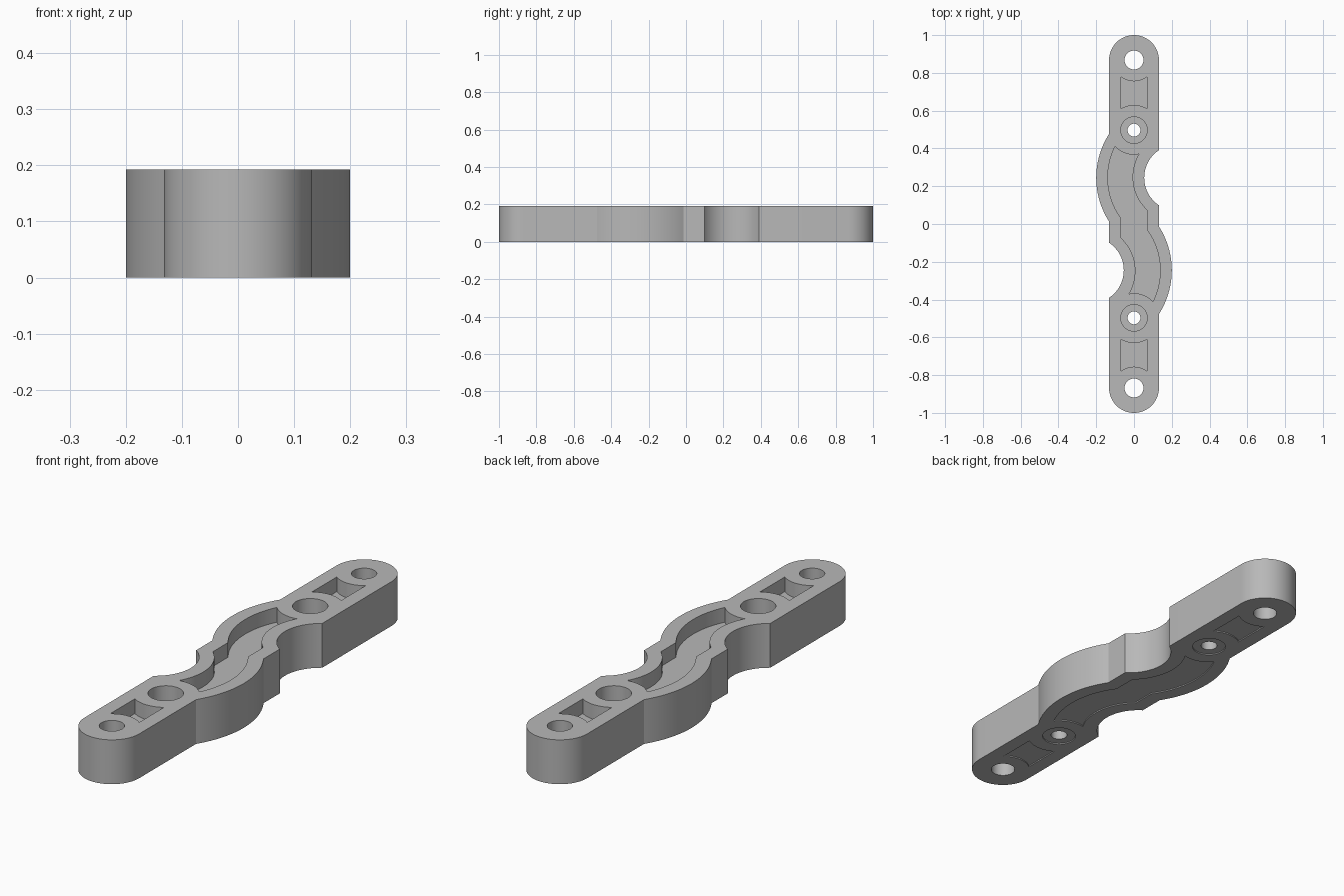
import bpy
import bmesh
import math
from mathutils import Vector

cube = bpy.data.objects.get("Cube")
if cube:
    bpy.data.objects.remove(cube, do_unlink=True)

HEIGHT = 0.193
POCKET = 0.064      # depth of the top pockets
BORE = 0.1          # depth of the screw head bores
RECESS = 0.005      # shallow relief on the underside
HALF = 0.132        # half width of the bar
BEND = (0.23, 0.245)
END = (0, 0.868)
SCREW = (0, 0.497)

gray = bpy.data.materials.new("plain_gray")
gray.use_nodes = True
color = (0.48, 0.48, 0.48, 1)
gray.diffuse_color = color
gray.node_tree.nodes["Principled BSDF"].inputs["Base Color"].default_value = color


def arc(center, start, end, steps=20):
    """Points on the shorter arc from start to end around center."""
    c = Vector(center)
    a, b = Vector(start) - c, Vector(end) - c
    a0 = math.atan2(a.y, a.x)
    sweep = math.remainder(math.atan2(b.y, b.x) - a0, math.tau)
    points = []
    for i in range(steps + 1):
        t = i / steps
        r = a.length + (b.length - a.length) * t
        points.append((c.x + r * math.cos(a0 + sweep * t),
                       c.y + r * math.sin(a0 + sweep * t)))
    return points


def circle(center, radius, steps=48):
    return [(center[0] + radius * math.cos(math.tau * i / steps),
             center[1] + radius * math.sin(math.tau * i / steps)) for i in range(steps)]


def turned(points):
    """Half turn about the vertical axis."""
    return [(-x, -y) for x, y in points]


def prism(name, points, bottom, top):
    bm = bmesh.new()
    face = bm.faces.new([bm.verts.new((x, y, bottom)) for x, y in points])
    up = bmesh.ops.extrude_face_region(bm, geom=[face])["geom"]
    bmesh.ops.translate(bm, vec=(0, 0, top - bottom),
                        verts=[v for v in up if isinstance(v, bmesh.types.BMVert)])
    bmesh.ops.recalc_face_normals(bm, faces=bm.faces[:])
    mesh = bpy.data.meshes.new(name)
    bm.to_mesh(mesh)
    bm.free()
    mesh.materials.append(gray)
    obj = bpy.data.objects.new(name, mesh)
    bpy.context.collection.objects.link(obj)
    return obj


# Bar outline: bulge, rounded end, notch, then the same half turned round
half = (arc(BEND, (-HALF, 0.013), (-HALF, 0.477), 32)
        + arc(END, (-HALF, END[1]), (0, 1))
        + arc(END, (0, 1), (HALF, END[1]))[1:]
        + arc(BEND, (HALF, 0.391), (HALF, 0.099), 28))
bar = prism("bracket_bar", half + turned(half), 0, HEIGHT)

# Winding channel outline
channel_half = (arc(BEND, (-0.07, 0.032), (-0.1, 0.411), 28)
                + arc(SCREW, (-0.1, 0.411), (0.026, 0.37))[1:]
                + arc(BEND, (0.026, 0.37), (0.07, 0.073), 28)[1:])
channel = channel_half + turned(channel_half)

# Small pocket between the two holes of each end
small = (arc(SCREW, (-0.07, 0.61), (0.07, 0.61))
         + arc(END, (0.07, 0.78), (-0.07, 0.78)))

# Recessed shapes with their depths, then the through holes
recesses = [(channel, POCKET)]
holes = []
for place in (list, turned):
    recesses += [(place(small), POCKET), (place(circle(SCREW, 0.07)), BORE)]
    holes += [place(circle(SCREW, 0.034)), place(circle(END, 0.05))]

cutters = []
for shape, depth in recesses:
    cutters.append(prism("cutter", shape, HEIGHT - depth, HEIGHT + 0.1))
    cutters.append(prism("cutter", shape, -0.1, RECESS))
for shape in holes:
    cutters.append(prism("cutter", shape, -0.2, HEIGHT + 0.2))

bpy.ops.object.select_all(action="DESELECT")
bpy.context.view_layer.objects.active = bar
bar.select_set(True)
for cutter in cutters:
    cut = bar.modifiers.new("cut", "BOOLEAN")
    cut.operation = "DIFFERENCE"
    cut.solver = "EXACT"
    cut.object = cutter
    bpy.ops.object.modifier_apply(modifier=cut.name)
    bpy.data.objects.remove(cutter, do_unlink=True)

bpy.ops.object.shade_smooth_by_angle(angle=math.radians(25))
